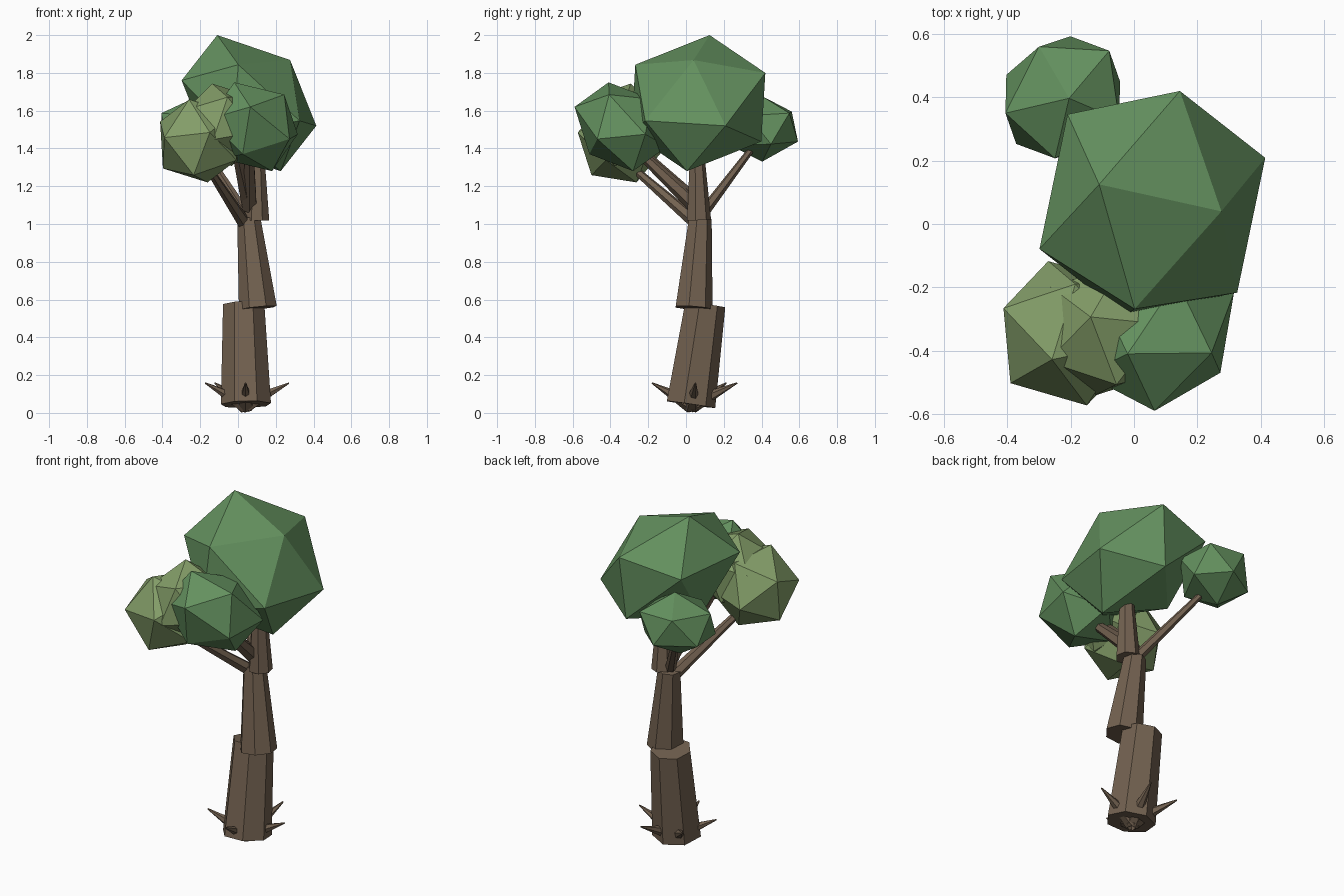
import bpy, bmesh, math
from mathutils import Vector, Matrix

if "Cube" in bpy.data.objects:
    bpy.data.objects.remove(bpy.data.objects["Cube"])


def material(name, color):
    m = bpy.data.materials.new(name)
    m.diffuse_color = (*color, 1)
    m.use_nodes = True
    m.node_tree.nodes["Principled BSDF"].inputs["Base Color"].default_value = m.diffuse_color
    return m


BARK = material("bark", (0.17, 0.12, 0.08))
GREEN = material("green_leaves", (0.127, 0.283, 0.114))
OLIVE = material("olive_leaves", (0.23, 0.34, 0.14))


def finish(bm, name, mat):
    bmesh.ops.recalc_face_normals(bm, faces=bm.faces)
    mesh = bpy.data.meshes.new(name)
    bm.to_mesh(mesh)
    bm.free()
    mesh.materials.append(mat)
    ob = bpy.data.objects.new(name, mesh)
    bpy.context.collection.objects.link(ob)
    return ob


def limb(name, start, end, r1, r2, sides=7):
    """Tapered faceted cone between two points."""
    a, b = Vector(start), Vector(end)
    d = b - a
    rot = Vector((0, 0, 1)).rotation_difference(d).to_matrix().to_4x4()
    bm = bmesh.new()
    bmesh.ops.create_cone(bm, cap_ends=True, segments=sides, radius1=r1, radius2=r2,
                          depth=d.length, matrix=Matrix.Translation((a + b) / 2) @ rot)
    return finish(bm, name, BARK)


def ico_ball(name, centre, transform, mat):
    bm = bmesh.new()
    bmesh.ops.create_icosphere(bm, subdivisions=1, radius=1,
                               matrix=Matrix.Translation(centre) @ transform.to_4x4())
    return finish(bm, name, mat)


def leaf_ball(name, centre, radius, top, neighbour, mat):
    """Round icosahedron: one corner along top, the next towards neighbour."""
    z = Vector(top).normalized()
    n = Vector(neighbour)
    x = (n - z * n.dot(z)).normalized()
    return ico_ball(name, centre, Matrix((x, z.cross(x), z)).transposed() * radius, mat)


def squashed_ball(name, centre, p, q, r, mat):
    """Squashed icosahedron: p, q, r are the corners of one face (from centre)."""
    h, w, a = 1 / math.sqrt(5), 2 / math.sqrt(5), math.radians(72)
    unit = Matrix(((0, 0, 1), (w, 0, h), (w * math.cos(a), w * math.sin(a), h))).transposed()
    return ico_ball(name, centre, Matrix((p, q, r)).transposed() @ unit.inverted(), mat)


# Trunk: three offset tapered segments
limb("trunk_lower", (0.042, 0.02, 0.045), (0.03, 0.097, 0.575), 0.136, 0.112)
limb("trunk_middle", (0.105, 0.038, 0.555), (0.057, 0.073, 1.03), 0.103, 0.063)
limb("trunk_upper", (0.10, 0.066, 1.02), (0.10, 0.055, 1.45), 0.067, 0.034)

# Branches reaching into the smaller leaf balls
limb("branch_left", (0.03, 0.05, 1.01), (-0.18, -0.32, 1.33), 0.036, 0.018, 6)
limb("branch_front_left", (0.06, 0.06, 1.10), (-0.02, -0.30, 1.44), 0.045, 0.024, 6)
limb("branch_front_right", (0.06, 0.06, 1.09), (0.06, -0.28, 1.41), 0.045, 0.024, 6)
limb("branch_back", (0.04, 0.085, 1.05), (-0.21, 0.38, 1.44), 0.03, 0.016, 6)

# Root spikes poking through the base
for i, deg in enumerate((0, 73, 135, 202, 270)):
    a = math.radians(deg)
    tip = (0.04 + 0.23 * math.cos(a), 0.05 + 0.23 * math.sin(a), 0.158)
    limb(f"root_spike_{i + 1}", (0.04, 0.03, 0.042), tip, 0.046, 0.004, 6)

# Foliage
squashed_ball("crown_main", (0.058, 0.065, 1.64),
              (-0.168, 0.06, 0.36), (0.218, -0.025, 0.228), (0.087, 0.355, 0.16), GREEN)
squashed_ball("crown_front_right", (0.08, -0.345, 1.515),
              (-0.10, -0.065, 0.235), (-0.015, -0.245, 0.105), (0.165, -0.062, 0.17), GREEN)
squashed_ball("crown_back", (-0.225, 0.40, 1.505),
              (0.02, -0.003, 0.175), (0.147, 0.147, 0.082), (-0.075, 0.16, 0.09), GREEN)
leaf_ball("crown_left", (-0.21, -0.345, 1.44), 0.24,
          (-0.05, -0.085, 0.225), (0.065, -0.225, 0.03), OLIVE)
leaf_ball("crown_front_left", (-0.085, -0.335, 1.525), 0.228,
          (-0.05, 0.04, 0.21), (-0.165, -0.08, 0.09), OLIVE)
